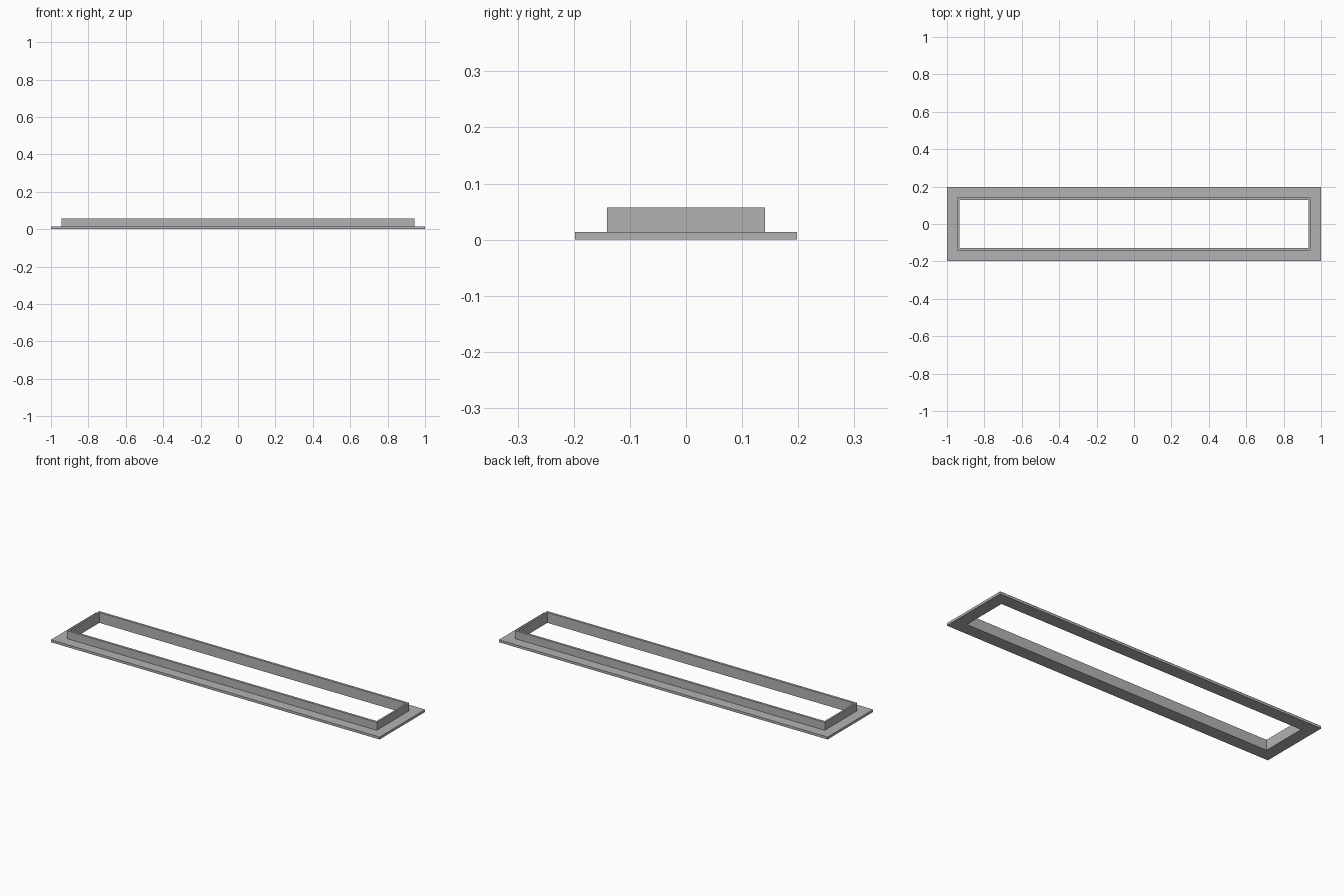
import bpy
import bmesh

cube = bpy.data.objects.get("Cube")
if cube:
    bpy.data.objects.remove(cube, do_unlink=True)

# Single grey finish
GREY = (0.45, 0.45, 0.45, 1.0)
grey = bpy.data.materials.new("plain grey")
grey.use_nodes = True
grey.diffuse_color = GREY
grey.node_tree.nodes["Principled BSDF"].inputs["Base Color"].default_value = GREY

# Half sizes in x and y, and heights
OPENING = (0.933, 0.128)
COLLAR = (0.943, 0.141)
FLANGE = (1.0, 0.198)
FLANGE_TOP = 0.0135
COLLAR_TOP = 0.057


def rectangular_frame(name, profile):
    """Sweep a closed profile of (half size, height) around a rectangle."""
    bm = bmesh.new()
    corners = [(-1, -1), (1, -1), (1, 1), (-1, 1)]
    loops = [[bm.verts.new((sx * half[0], sy * half[1], z)) for sx, sy in corners]
             for half, z in profile]
    for i, loop in enumerate(loops):
        following = loops[(i + 1) % len(loops)]
        for j in range(4):
            k = (j + 1) % 4
            bm.faces.new((loop[j], loop[k], following[k], following[j]))
    bmesh.ops.recalc_face_normals(bm, faces=bm.faces)
    mesh = bpy.data.meshes.new(name)
    bm.to_mesh(mesh)
    bm.free()
    mesh.materials.append(grey)
    obj = bpy.data.objects.new(name, mesh)
    bpy.context.collection.objects.link(obj)
    return obj


# Flat flange and upright collar share one stepped L-shaped section
rectangular_frame("flanged_frame", [
    (OPENING, 0),
    (FLANGE, 0),
    (FLANGE, FLANGE_TOP),
    (COLLAR, FLANGE_TOP),
    (COLLAR, COLLAR_TOP),
    (OPENING, COLLAR_TOP),
])
